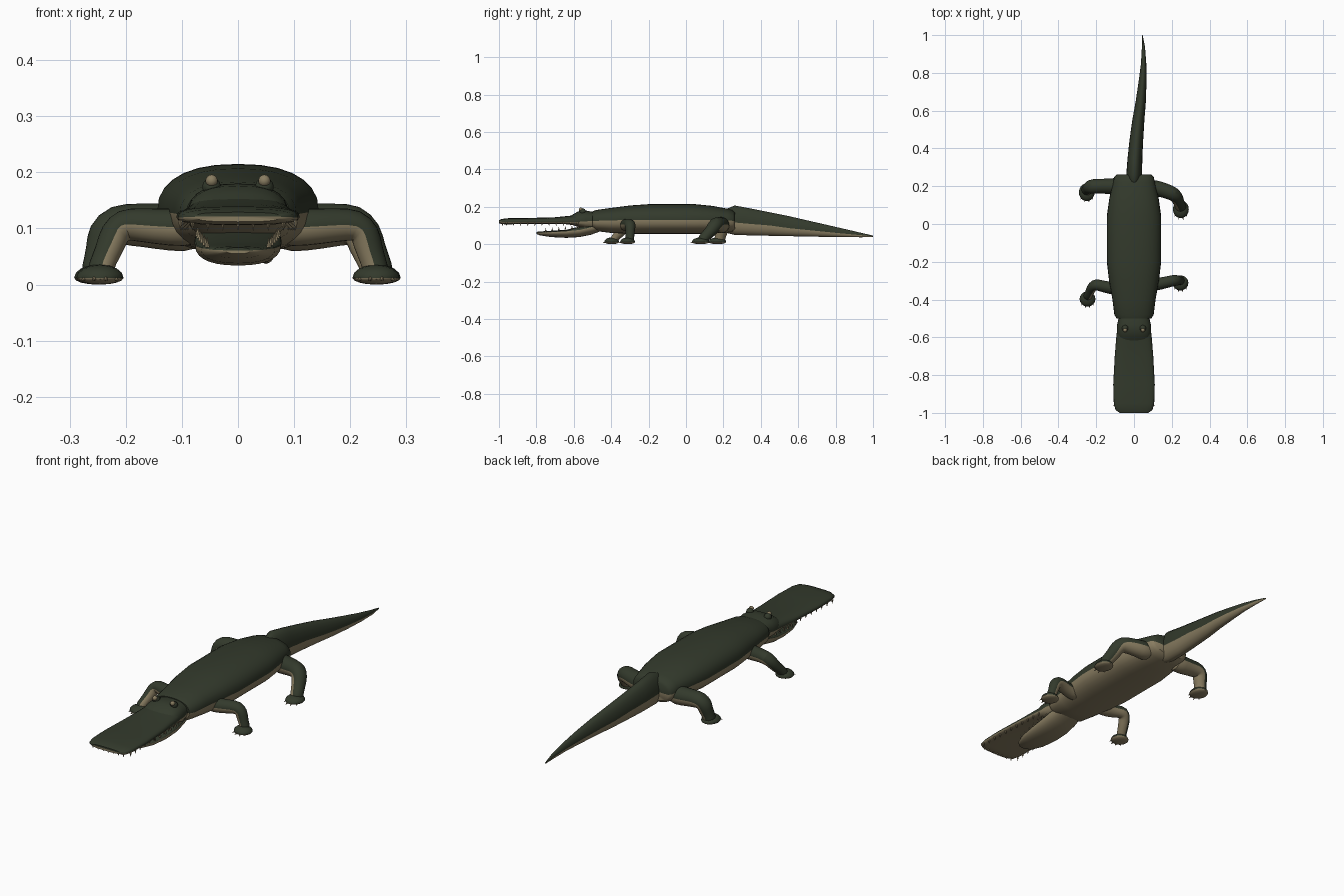
import bpy, bmesh, math
from mathutils import Vector

if "Cube" in bpy.data.objects:
    bpy.data.objects.remove(bpy.data.objects["Cube"])


def material(name, rgb):
    m = bpy.data.materials.new(name)
    m.use_nodes = True
    m.diffuse_color = (*rgb, 1)
    bsdf = m.node_tree.nodes["Principled BSDF"]
    bsdf.inputs["Base Color"].default_value = (*rgb, 1)
    bsdf.inputs["Roughness"].default_value = 0.8
    return m


MATS = [material("dark green hide", (0.033, 0.042, 0.025)),
        material("pale tan belly", (0.25, 0.205, 0.12))]


def finish(name, bm, smooth=True, levels=0):
    bmesh.ops.recalc_face_normals(bm, faces=bm.faces)
    me = bpy.data.meshes.new(name)
    bm.to_mesh(me)
    bm.free()
    for m in MATS:
        me.materials.append(m)
    ob = bpy.data.objects.new(name, me)
    bpy.context.collection.objects.link(ob)
    if levels:
        ob.modifiers.new("rounding", "SUBSURF").levels = levels
        ob.modifiers["rounding"].render_levels = levels
    if smooth:
        bpy.ops.object.select_all(action="DESELECT")
        ob.select_set(True)
        bpy.context.view_layer.objects.active = ob
        bpy.ops.object.shade_smooth_by_angle(angle=math.radians(45))
    return ob


def skin(bm, rings, centres):
    """Join rings; the first half of each ring is hide, the second half belly."""
    n = len(rings[0])
    for a, b in zip(rings, rings[1:]):
        for i in range(n):
            j = (i + 1) % n
            bm.faces.new((a[i], a[j], b[j], b[i])).material_index = int(i >= n // 2)
    for ring, c in ((rings[0], centres[0]), (rings[-1], centres[-1])):
        v = bm.verts.new(c)
        for i in range(n):
            bm.faces.new((ring[i], ring[(i + 1) % n], v)).material_index = int(i >= n // 2)


def loft(name, stations, n=28, power=1.0):
    """Stations: y, centre x, half width, bottom z, colour line z, top z."""
    bm = bmesh.new()
    rings, centres = [], []
    for y, cx, w, low, mid, top in stations:
        ring = []
        for i in range(n):
            a = 2 * math.pi * i / n
            c, s = math.cos(a), math.sin(a)
            c = math.copysign(abs(c) ** power, c)
            s = math.copysign(abs(s) ** power, s)
            h = top - mid if s > 0 else mid - low
            ring.append(bm.verts.new((cx + w * c, y, mid + h * s)))
        rings.append(ring)
        centres.append((cx, y, mid))
    skin(bm, rings, centres)
    return finish(name, bm)


def limb(name, side, points, n=12):
    """Bent tube, hide on the outer half and belly colour on the inner half."""
    bm = bmesh.new()
    pts = [Vector((side * x, y, z)) for x, y, z, r in points]
    rings = []
    for k, p in enumerate(pts):
        t = (pts[min(k + 1, len(pts) - 1)] - pts[max(k - 1, 0)]).normalized()
        u = Vector((0, 1, 0))
        u = (u - t * u.dot(t)).normalized()
        out = t.cross(u) * side
        r = points[k][3]
        rings.append([bm.verts.new(p + r * (u * math.cos(a) + out * math.sin(a)))
                      for a in (2 * math.pi * i / n for i in range(n))])
    skin(bm, rings, pts)
    return finish(name, bm, levels=1)


def spikes(name, places, radius):
    """Small cones: each place is a base point and a tip point."""
    bm = bmesh.new()
    for base, tip in places:
        base, tip = Vector(base), Vector(tip)
        d = tip - base
        rot = d.to_track_quat("Z", "Y").to_matrix().to_4x4()
        rot.translation = (base + tip) / 2
        bmesh.ops.create_cone(bm, cap_ends=True, segments=6, radius1=radius,
                              radius2=0, depth=d.length, matrix=rot)
    for f in bm.faces:
        f.material_index = 1
    return finish(name, bm, smooth=False)


# Trunk
loft("body", [
    (-0.50, 0, 0.092, 0.080, 0.125, 0.176),
    (-0.48, 0, 0.104, 0.070, 0.125, 0.183),
    (-0.40, 0, 0.114, 0.060, 0.127, 0.194),
    (-0.30, 0, 0.132, 0.056, 0.130, 0.207),
    (-0.20, 0, 0.144, 0.055, 0.130, 0.214),
    (0.04, 0, 0.144, 0.055, 0.130, 0.215),
    (0.14, 0, 0.130, 0.057, 0.130, 0.205),
    (0.22, 0, 0.111, 0.062, 0.128, 0.190),
    (0.25, 0, 0.104, 0.068, 0.125, 0.182),
    (0.262, 0, 0.090, 0.080, 0.122, 0.170)], power=0.85)

# Tail
loft("tail", [
    (0.22, 0.000, 0.036, 0.060, 0.118, 0.190),
    (0.26, 0.001, 0.042, 0.050, 0.116, 0.207),
    (0.35, 0.005, 0.039, 0.047, 0.108, 0.190),
    (0.45, 0.013, 0.036, 0.045, 0.100, 0.170),
    (0.55, 0.023, 0.032, 0.043, 0.086, 0.150),
    (0.65, 0.036, 0.027, 0.041, 0.076, 0.127),
    (0.75, 0.045, 0.021, 0.039, 0.066, 0.104),
    (0.85, 0.051, 0.014, 0.038, 0.056, 0.081),
    (0.94, 0.050, 0.008, 0.037, 0.048, 0.060),
    (1.00, 0.044, 0.002, 0.039, 0.042, 0.046)], n=20)

# Head and upper jaw
loft("head", [
    (-0.63, 0, 0.070, 0.108, 0.120, 0.144),
    (-0.60, 0, 0.084, 0.100, 0.120, 0.162),
    (-0.575, 0, 0.090, 0.092, 0.120, 0.176),
    (-0.535, 0, 0.090, 0.080, 0.122, 0.180),
    (-0.50, 0, 0.082, 0.075, 0.125, 0.173),
    (-0.46, 0, 0.080, 0.075, 0.125, 0.170)], power=0.8)
loft("upper_jaw", [
    (-1.00, 0, 0.075, 0.112, 0.121, 0.129),
    (-0.985, 0, 0.098, 0.107, 0.120, 0.135),
    (-0.95, 0, 0.107, 0.106, 0.120, 0.139),
    (-0.85, 0, 0.110, 0.109, 0.120, 0.140),
    (-0.70, 0, 0.102, 0.109, 0.120, 0.144),
    (-0.60, 0, 0.094, 0.105, 0.120, 0.154),
    (-0.52, 0, 0.084, 0.100, 0.120, 0.165)], power=0.7)

# Lower jaw and throat
loft("lower_jaw", [
    (-0.80, 0, 0.022, 0.055, 0.061, 0.066),
    (-0.78, 0, 0.045, 0.047, 0.062, 0.068),
    (-0.72, 0, 0.066, 0.038, 0.065, 0.072),
    (-0.64, 0, 0.076, 0.034, 0.069, 0.077),
    (-0.57, 0, 0.078, 0.038, 0.076, 0.094),
    (-0.51, 0, 0.075, 0.050, 0.090, 0.108),
    (-0.46, 0, 0.068, 0.068, 0.100, 0.115)], power=0.85)

# Teeth along both jaws
upper, lower = [], []
for s in (-1, 1):
    for k in range(11):
        y = -0.96 + 0.038 * k
        x = s * (0.103 - 0.014 * k / 10)
        upper.append(((x, y, 0.115), (x, y, 0.096)))
        if k < 7:
            y = -0.75 + 0.035 * k
            x = s * (0.055 + 0.017 * math.sin(k / 6 * math.pi / 2))
            z = 0.066 + 0.004 * k
            lower.append(((x, y, z), (x, y, z + 0.02)))
for k in range(7):
    x = 0.027 * (k - 3)
    upper.append(((x, -0.982, 0.114), (x, -0.982, 0.095)))
spikes("upper_teeth", upper, 0.005)
spikes("lower_teeth", lower, 0.005)

# Eyes on raised brows
for side, tag in ((1, "left"), (-1, "right")):
    for part, r, y, z, mat in (("brow", 0.017, -0.552, 0.174, 0),
                               ("eye", 0.011, -0.562, 0.185, 1)):
        bm = bmesh.new()
        bmesh.ops.create_uvsphere(bm, u_segments=14, v_segments=9, radius=r)
        bmesh.ops.translate(bm, verts=bm.verts, vec=(side * 0.047, y, z))
        for f in bm.faces:
            f.material_index = mat
        finish(f"{tag}_{part}", bm)

# Legs: side, hip y, knee, ankle, thickness, foot length
LEGS = {
    "front_left": (1, -0.32, (0.222, -0.298), (0.246, -0.300), 0.029, 0.040),
    "front_right": (-1, -0.34, (0.215, -0.318), (0.246, -0.385), 0.029, 0.040),
    "back_left": (1, 0.19, (0.218, 0.160), (0.248, 0.090), 0.037, 0.047),
    "back_right": (-1, 0.20, (0.230, 0.200), (0.250, 0.180), 0.037, 0.047),
}
for tag, (side, hip_y, (kx, ky), (ax, ay), r, length) in LEGS.items():
    mid_y = (hip_y + ky) / 2
    limb(tag + "_leg", side, [
        (0.07, hip_y, 0.102, r * 1.25), (0.12, hip_y, 0.102, r * 1.2),
        (0.17, mid_y, 0.106, r * 1.08), (kx - 0.01, ky, 0.108, r * 1.08),
        (kx + 0.006, ky + (ay - ky) * 0.2, 0.090, r),
        ((kx + ax) / 2, (ky + ay) / 2, 0.060, r * 0.85),
        (ax, ay, 0.030, r * 0.8), (ax, ay, 0.012, r * 0.85)])
    # Foot pad with claws
    cx, fy = side * ax, ay - 0.012
    foot = []
    for k in range(9):
        t = math.cos(math.pi * (k + 0.4) / 8.8)
        q = math.sqrt(1 - t * t)
        foot.append((fy - length * t, cx, 0.042 * q, 0.012 - 0.012 * q, 0.012, 0.012 + 0.024 * q))
    loft(tag + "_foot", foot, n=16)
    claws = []
    for k in range(4):
        a = math.radians(-48 + 32 * k)
        dx, dy = math.sin(a), -math.cos(a)
        claws.append(((cx + 0.034 * dx, fy + length * 0.85 * dy, 0.012),
                      (cx + 0.046 * dx, fy + (length + 0.012) * dy, 0.006)))
    spikes(tag + "_claws", claws, 0.005)
